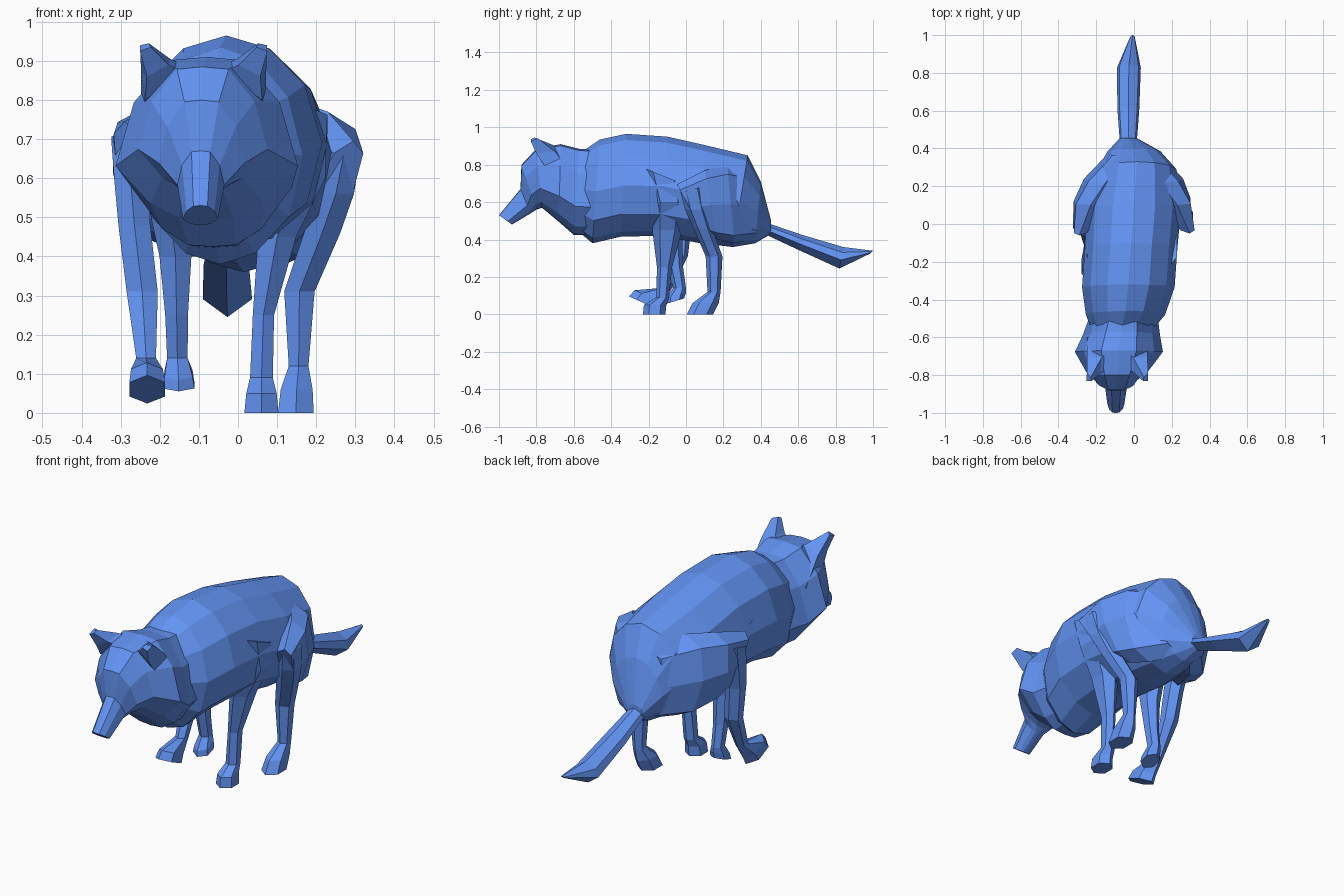
import bpy, bmesh, math
from mathutils import Vector

fur = bpy.data.materials.new("blue")
fur.diffuse_color = (.125, .295, .9, 1)


def make(name, bm):
    bmesh.ops.recalc_face_normals(bm, faces=bm.faces)
    me = bpy.data.meshes.new(name)
    bm.to_mesh(me)
    bm.free()
    me.materials.append(fur)
    ob = bpy.data.objects.new(name, me)
    bpy.context.collection.objects.link(ob)
    return ob


def loft(name, rings):
    """Skin a list of equal-sized point rings and cap both ends."""
    bm = bmesh.new()
    vs = [[bm.verts.new(p) for p in r] for r in rings]
    n = len(vs[0])
    for a, b in zip(vs, vs[1:]):
        for i in range(n):
            j = (i + 1) % n
            bm.faces.new((a[i], a[j], b[j], b[i]))
    bm.faces.new(vs[0])
    bm.faces.new(vs[-1])
    return make(name, bm)


def section(half, yt, zt, yb, zb, cx, hw, lean=0.0):
    """Upright ring from a half profile of (width, height) fractions; lean shifts the top in x."""
    full = half + [(-w, h) for w, h in reversed(half[1:-1])]
    return [Vector((cx + w * hw + lean * (h - .5), yb + (yt - yb) * h, zb + (zt - zb) * h))
            for w, h in full]


def flat_ring(cx, cy, cz, rx, ry, slope=0.0, n=6):
    """Near-horizontal leg ring, tilted along y by slope."""
    pts = []
    for i in range(n):
        a = 2 * math.pi * i / n + math.pi / n
        dx, dy = math.cos(a) * rx * 1.12, math.sin(a) * ry
        pts.append(Vector((cx + dx, cy + dy, cz + slope * dy)))
    return pts


# body: top y, top z, bottom y, bottom z, centre x, half width
trunk = [(0, 1), (.45, .94), (.82, .77), (1, .5), (.84, .22), (.42, .05), (0, 0)]
loft("body", [section(trunk, *s) for s in [
    (-.57, .86, -.62, .48, -.07, .14),
    (-.46, .935, -.50, .38, -.045, .21),
    (-.32, .965, -.35, .415, -.03, .245),
    (-.10, .95, -.15, .42, -.015, .245),
    (.10, .905, .08, .38, 0, .25),
    (.33, .85, .25, .36, .015, .21),
    (.40, .71, .37, .38, 0, .14),
    (.455, .50, .455, .43, -.03, .045)]])

# haunches flaring from the rump forward and out to the knees
flank = [(0, 1), (.75, .88), (1, .5), (.7, .1), (0, 0)]
loft("right_haunch", [section(flank, *s) for s in [
    (.36, .76, .38, .40, .03, .11),
    (.22, .80, .26, .38, .13, .13, .02),
    (.10, .77, .17, .40, .195, .105, .07),
    (-.05, .695, .09, .44, .245, .05, .10)]])
loft("left_haunch", [section(flank, *s) for s in [
    (.36, .76, .38, .40, -.03, .11),
    (.22, .80, .26, .40, -.14, .125, -.02),
    (.10, .785, .14, .44, -.21, .11, -.04),
    (-.06, .745, .04, .48, -.265, .045, -.05)]])

# head with cheeks and muzzle
skull = [(0, 1), (.4, .98), (.8, .72), (1, .33), (.62, .1), (.3, .01), (0, 0)]
loft("head", [section(skull, *s) for s in [
    (-.45, .88, -.45, .42, -.05, .17),
    (-.57, .885, -.60, .425, -.067, .205),
    (-.67, .91, -.68, .495, -.08, .233),
    (-.80, .885, -.77, .57, -.09, .165),
    (-.88, .80, -.80, .56, -.093, .11),
    (-.885, .67, -.83, .54, -.095, .06),
    (-1.0, .53, -.93, .48, -.096, .045)]])

# ears, mirrored about the head centre
for side, label in ((-1, "left"), (1, "right")):
    rings = [
        [(.16, -.60, .74), (.03, -.66, .88), (.05, -.76, .87), (.15, -.76, .80)],
        [(.16, -.70, .87), (.085, -.71, .905), (.09, -.79, .89), (.145, -.80, .86)],
        [(.162, -.79, .94), (.14, -.81, .945), (.135, -.83, .935), (.163, -.83, .925)]]
    loft(label + "_ear", [[Vector((-.088 + side * x, y, z)) for x, y, z in r] for r in rings])

# tail
diamond = [(0, 1), (.8, .75), (1, .4), (0, 0)]
loft("tail", [section(diamond, *s) for s in [
    (.43, .49, .44, .42, -.03, .045),
    (.62, .425, .60, .345, -.03, .058),
    (.84, .36, .82, .245, -.027, .063),
    (1.0, .34, .985, .325, -.008, .012)]])

# legs: centre x, y, z, half width, half length, tilt
legs = {
    "front_right_leg": [
        (.18, -.12, .74, .05, .11, -.4), (.165, -.09, .60, .06, .095),
        (.10, -.10, .45, .05, .08), (.065, -.115, .25, .028, .04),
        (.06, -.125, .09, .03, .035), (.06, -.165, .05, .04, .06),
        (.06, -.17, 0, .045, .06)],
    "front_left_leg": [
        (-.20, -.12, .72, .05, .11, -.4), (-.18, -.09, .55, .055, .08),
        (-.16, -.07, .40, .042, .05), (-.157, -.055, .25, .03, .04),
        (-.155, -.035, .14, .027, .035), (-.152, -.055, .10, .037, .055, .3),
        (-.152, -.06, .07, .042, .05, .3)],
    "back_right_leg": [
        (.27, .03, .67, .045, .06, .2), (.25, .055, .56, .048, .06),
        (.215, .09, .46, .048, .05), (.157, .15, .31, .04, .045),
        (.155, .15, .12, .026, .035), (.15, .105, .06, .042, .07),
        (.148, .075, 0, .047, .07)],
    "back_left_leg": [
        (-.28, .02, .70, .045, .07, .2), (-.275, .0, .60, .043, .065),
        (-.265, -.02, .48, .042, .05), (-.245, -.03, .31, .041, .04),
        (-.235, -.11, .14, .026, .035), (-.233, -.20, .095, .042, .075, -.45),
        (-.232, -.225, .06, .047, .08, -.45)],
}
for name, rings in legs.items():
    loft(name, [flat_ring(*r) for r in rings])
